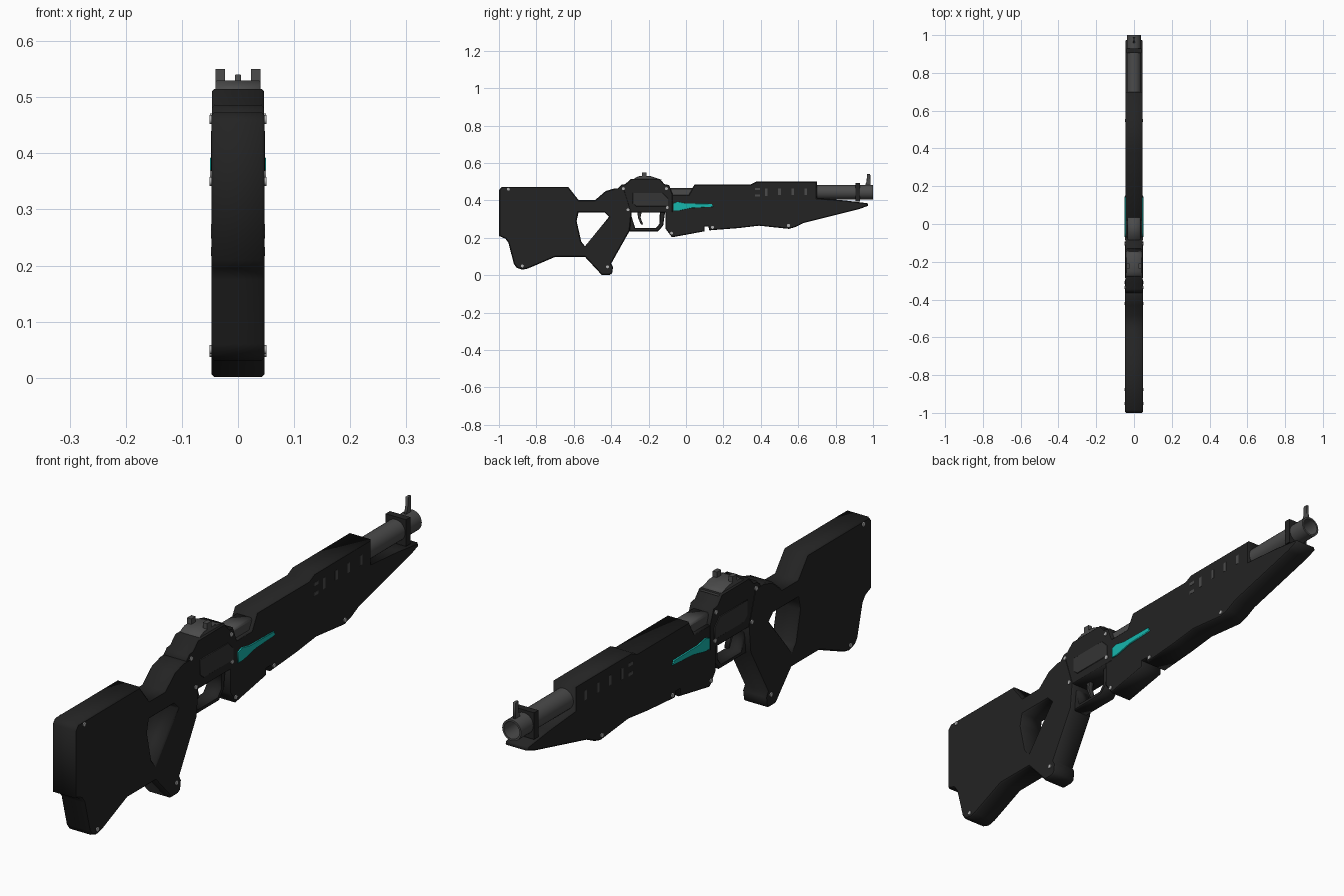
import bpy, bmesh, math
from mathutils import Matrix

if "Cube" in bpy.data.objects:
    bpy.data.objects.remove(bpy.data.objects["Cube"])


def material(name, r, g, b):
    m = bpy.data.materials.new(name)
    m.diffuse_color = (r, g, b, 1)
    m.use_nodes = True
    m.node_tree.nodes["Principled BSDF"].inputs["Base Color"].default_value = m.diffuse_color
    return m


BLACK = material("matte black", .017, .017, .017)
DARK = material("dark grey", .035, .035, .035)
GREY = material("gunmetal grey", .07, .07, .07)
STEEL = material("screw steel", .45, .45, .45)
TEAL = material("teal", .008, .47, .42)


def finish(name, bm, mat, smooth=False):
    bmesh.ops.remove_doubles(bm, verts=bm.verts, dist=1e-5)
    bmesh.ops.recalc_face_normals(bm, faces=bm.faces)
    me = bpy.data.meshes.new(name)
    bm.to_mesh(me)
    bm.free()
    me.materials.append(mat)
    ob = bpy.data.objects.new(name, me)
    bpy.context.collection.objects.link(ob)
    if smooth:
        bpy.ops.object.select_all(action='DESELECT')
        ob.select_set(True)
        bpy.context.view_layer.objects.active = ob
        bpy.ops.object.shade_smooth_by_angle(angle=math.radians(35))
    return ob


def slab(name, mat, half, outlines, chamfer=.004, x=0):
    """Side profile(s) in (y, z), extruded across x; later outlines are holes."""
    cu = bpy.data.curves.new(name, 'CURVE')
    cu.dimensions = '2D'
    cu.fill_mode = 'BOTH'
    cu.extrude = half - chamfer
    cu.bevel_depth = chamfer
    cu.bevel_resolution = 0
    cu.offset = -chamfer
    for pts in outlines:
        sp = cu.splines.new('POLY')
        sp.points.add(len(pts) - 1)
        for p, (y, z) in zip(sp.points, pts):
            p.co = (y, z, 0, 1)
        sp.use_cyclic_u = True
    tmp = bpy.data.objects.new(name + "_curve", cu)
    bpy.context.collection.objects.link(tmp)
    dg = bpy.context.evaluated_depsgraph_get()
    me = bpy.data.meshes.new_from_object(tmp.evaluated_get(dg))
    bm = bmesh.new()
    bm.from_mesh(me)
    bpy.data.objects.remove(tmp)
    bpy.data.curves.remove(cu)
    bpy.data.meshes.remove(me)
    # local (x, y, z) becomes world (y, z, x)
    bm.transform(Matrix(((0, 0, 1, x), (1, 0, 0, 0), (0, 1, 0, 0), (0, 0, 0, 1))))
    return finish(name, bm, mat)


def box(name, mat, x0, x1, y0, y1, z0, z1):
    bm = bmesh.new()
    bmesh.ops.create_cube(bm, size=1)
    bm.transform(Matrix.Translation(((x0 + x1) / 2, (y0 + y1) / 2, (z0 + z1) / 2))
                 @ Matrix.Diagonal((x1 - x0, y1 - y0, z1 - z0, 1)))
    return finish(name, bm, mat)


# stock, neck and grip in one piece with the thumb hole
slab("stock", BLACK, .047, [
    [(-1, .455), (-.985, .473), (-.63, .473), (-.575, .403), (-.485, .403),
     (-.43, .45), (-.38, .465), (-.33, .465), (-.29, .34), (-.30, .24),
     (-.40, .062), (-.39, .045), (-.395, .01), (-.41, .001), (-.45, .001),
     (-.54, .098), (-.70, .098), (-.845, .036), (-.875, .03), (-.905, .04),
     (-.92, .06), (-.95, .175), (-.965, .195), (-1, .21)],
    [(-.575, .335), (-.435, .335), (-.412, .312), (-.54, .155), (-.56, .18), (-.585, .29)]],
    chamfer=.005)

# receiver
slab("receiver", BLACK, .046, [
    [(-.365, .465), (-.345, .485), (-.325, .487), (-.295, .515), (-.14, .515),
     (-.115, .487), (-.09, .482), (-.07, .43), (-.07, .335), (-.33, .335), (-.345, .36)]])

# trigger guard and trigger
slab("trigger_guard", BLACK, .03, [
    [(-.33, .35), (-.11, .35), (-.122, .265), (-.15, .235), (-.31, .235)],
    [(-.298, .336), (-.14, .336), (-.142, .275), (-.16, .253), (-.272, .253)]])
slab("trigger", DARK, .009, [
    [(-.262, .35), (-.235, .35), (-.243, .31), (-.23, .272), (-.24, .27), (-.256, .305)]], .002)

# fore-end with magazine section
slab("magazine_housing", BLACK, .045, [
    [(-.11, .34), (-.08, .43), (.115, .43), (.10, .30), (.10, .235), (-.075, .203), (-.11, .25)]])
slab("fore_end", BLACK, .045, [
    [(-.08, .43), (.015, .43), (.045, .485), (.345, .485), (.375, .50), (.70, .50),
     (.70, .412), (.85, .40), (.97, .385), (.975, .372), (.93, .355), (.63, .28),
     (.585, .258), (.55, .248), (.39, .265), (.28, .252), (.125, .24), (.12, .26),
     (.08, .26), (.0, .30), (-.09, .34)]])
slab("bolt", GREY, .034, [[(-.10, .40), (-.10, .466), (.05, .466), (.05, .40)]], .006)

# barrel with open bore
bm = bmesh.new()
bmesh.ops.create_cone(bm, cap_ends=True, segments=28, radius1=.038, radius2=.038, depth=.40)
bm.faces.ensure_lookup_table()
end = max(bm.faces, key=lambda f: f.calc_center_median().z)
bmesh.ops.inset_individual(bm, faces=[end], thickness=.007)
for v in bmesh.ops.extrude_face_region(bm, geom=[end])['geom']:
    if isinstance(v, bmesh.types.BMVert):
        v.co.z -= .25
bmesh.ops.delete(bm, geom=[end], context='FACES_ONLY')
bm.transform(Matrix.Translation((0, .80, .444)) @ Matrix.Rotation(-math.pi / 2, 4, 'X'))
finish("barrel", bm, GREY, smooth=True)

# barrel clamp: a block with the barrel passing through
box("barrel_clamp", BLACK, -.041, .041, .905, .93, .395, .492)

# front sight
slab("front_sight", GREY, .005, [
    [(.955, .475), (.965, .50), (.968, .54), (.985, .54), (.987, .475)]], .001)

# rear sight: stepped base, two ears and a small centre blade
slab("rear_sight_base", GREY, .04, [
    [(-.29, .505), (-.27, .522), (-.25, .53), (-.19, .53), (-.165, .522), (-.13, .51)]], .002)
for s in (-1, 1):
    a, b = sorted((s * .023, s * .04))
    box("rear_sight_ear", GREY, a, b, -.235, -.21, .52, .55)

# mirrored side details
screws = [(-.95, .46, .047), (-.875, .05, .047), (-.42, .045, .047), (-.335, .463, .046),
          (-.105, .463, .046), (-.31, .35, .047), (-.10, .362, .046), (-.078, .225, .045),
          (.142, .256, .045), (.548, .266, .045)]
slots = [(.43, .425, .465), (.50, .43, .465), (.57, .43, .465), (.64, .43, .465)]
for s, side in ((-1, "left"), (1, "right")):
    slab("receiver_panel_" + side, DARK, .003, [
        [(-.285, .44), (-.125, .44), (-.095, .41), (-.095, .368), (-.265, .368), (-.285, .385)]],
        .001, s * .0455)
    slab("teal_inlay_" + side, TEAL, .004, [
        [(-.068, .385), (-.045, .393), (.0, .384), (.138, .382), (.145, .366),
         (.03, .36), (-.04, .345), (-.068, .345)]], .001, s * .0455)
    for y, z0, z1 in slots:
        box("vent_slot_" + side, GREY, s * .045 - .001, s * .045 + .001, y - .007, y + .007, z0, z1)
    for z in (.425, .46):
        box("small_vent_" + side, GREY, s * .045 - .001, s * .045 + .001, .37, .395, z - .005, z + .007)
    for y, z, x in screws:
        bm = bmesh.new()
        bmesh.ops.create_cone(bm, cap_ends=True, segments=12, radius1=.008, radius2=.008, depth=.007)
        bm.transform(Matrix.Translation((s * x, y, z)) @ Matrix.Rotation(math.pi / 2, 4, 'Y'))
        finish("screw_" + side, bm, STEEL, smooth=True)
